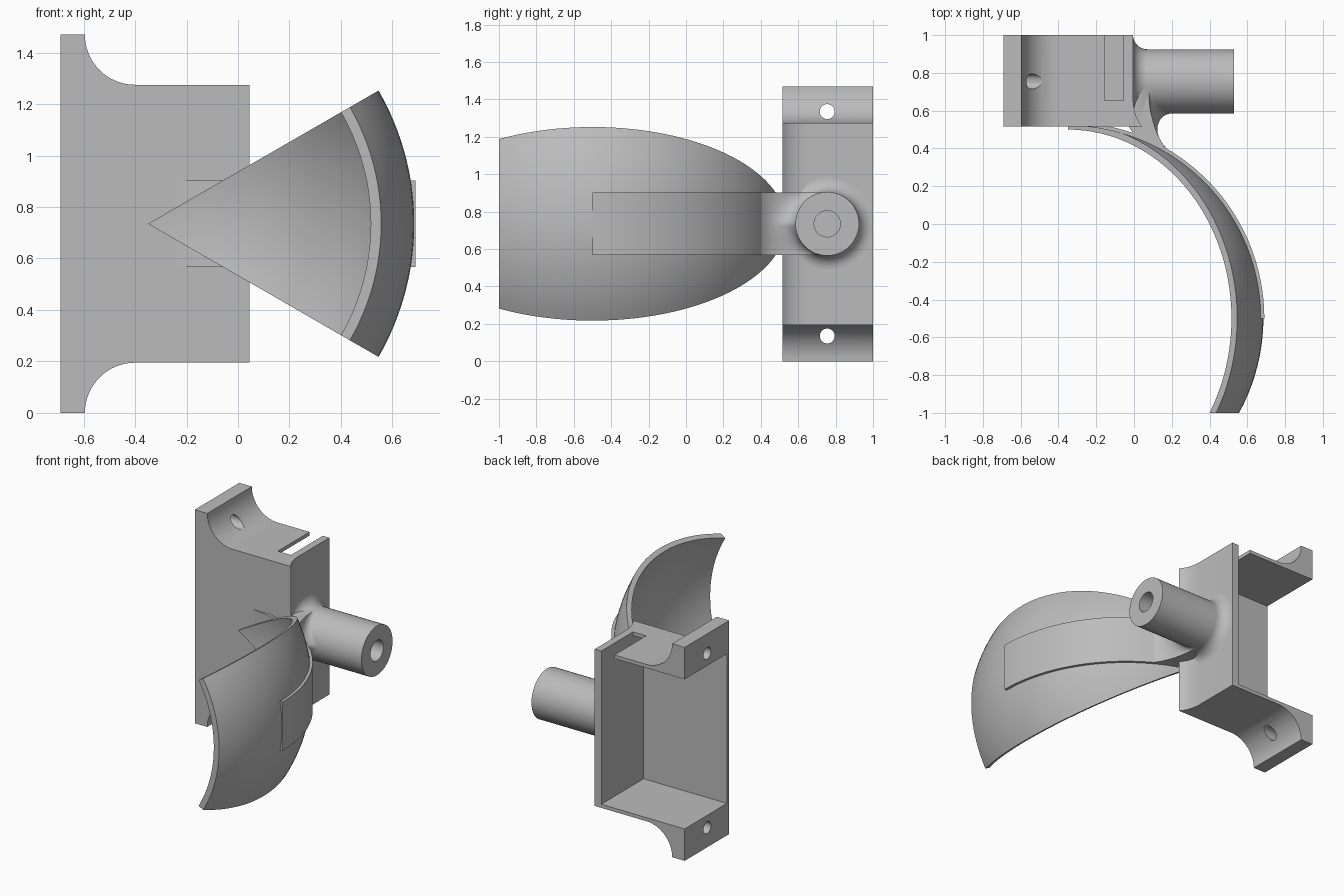
import bpy, bmesh, math

if "Cube" in bpy.data.objects:
    bpy.data.objects.remove(bpy.data.objects["Cube"])

grey = bpy.data.materials.new("plain grey")
grey.diffuse_color = (0.5, 0.5, 0.5, 1)
grey.use_nodes = True
grey.node_tree.nodes["Principled BSDF"].inputs["Base Color"].default_value = grey.diffuse_color
ZC = 0.735             # mid height of everything
CX, CY = -0.35, -0.5   # centre of the scoop sphere


def finish(name, bm):
    bmesh.ops.remove_doubles(bm, verts=bm.verts, dist=1e-5)
    bmesh.ops.recalc_face_normals(bm, faces=bm.faces)
    me = bpy.data.meshes.new(name)
    bm.to_mesh(me)
    bm.free()
    ob = bpy.data.objects.new(name, me)
    bpy.context.collection.objects.link(ob)
    me.materials.append(grey)
    return ob


def loft(name, rings, closed=False):
    """Join equal rings of points; cap the ends unless the rings form a loop."""
    bm = bmesh.new()
    vs = [[bm.verts.new(p) for p in r] for r in rings]
    n, m = len(vs[0]), len(vs)
    for i in range(m if closed else m - 1):
        a, b = vs[i], vs[(i + 1) % m]
        for j in range(n):
            k = (j + 1) % n
            bm.faces.new((a[j], a[k], b[k], b[j]))
    if not closed:
        bm.faces.new(vs[0])
        bm.faces.new(vs[-1])
    return finish(name, bm)


def smooth(ob, angle=30):
    bpy.ops.object.select_all(action='DESELECT')
    ob.select_set(True)
    bpy.context.view_layer.objects.active = ob
    bpy.ops.object.shade_smooth_by_angle(angle=math.radians(angle))


def cut(ob, cutter):
    mod = ob.modifiers.new("cut", 'BOOLEAN')
    mod.operation, mod.solver, mod.object = 'DIFFERENCE', 'EXACT', cutter
    bpy.context.view_layer.objects.active = ob
    bpy.ops.object.modifier_apply(modifier=mod.name)
    bpy.data.objects.remove(cutter)


def arc(cx, cy, r, a0, a1, n):
    return [(cx + r * math.cos(math.radians(a0 + (a1 - a0) * i / n)),
             cy + r * math.sin(math.radians(a0 + (a1 - a0) * i / n))) for i in range(n + 1)]


def disc(x, y, z, r, n=32):
    return [(x, y + r * math.cos(2 * math.pi * i / n), z + r * math.sin(2 * math.pi * i / n))
            for i in range(n)]


# Flared outline of the bracket, as (x, height above middle)
flare = [(-0.69, 0.735), (-0.595, 0.735)] + arc(-0.4, 0.735, 0.195, 180, 270, 16) + [(-0.02, 0.54)]

# Top and bottom walls with mounting feet, each with a screw hole
for s, name in ((1, "top_wall"), (-1, "bottom_wall")):
    prof = flare + [(-0.02, 0.515), (-0.69, 0.515)]
    wall = loft(name, [[(x, y, ZC + s * h) for x, h in prof] for y in (0.515, 1.0)])
    cut(wall, loft("screw_cutter", [disc(x, 0.755, ZC + s * 0.6, 0.04) for x in (-0.8, -0.3)]))
    if s > 0:  # slot open to the back
        box = [(-0.155, 0.655), (-0.055, 0.655), (-0.055, 1.1), (-0.155, 1.1)]
        cut(wall, loft("slot_cutter", [[(x, y, z) for x, y in box] for z in (1.2, 1.35)]))
    smooth(wall)

# Thin front plate
outline = flare + [(x, -h) for x, h in reversed(flare)]
smooth(loft("front_plate", [[(x, y, ZC + h) for x, h in outline] for y in (0.515, 0.54)]))

# Right wall, flaring out towards the front
curve = []
for i in range(11):
    t = i / 10
    curve.append((-0.005 + 0.05 * t * t, 0.67 * (1 - t) ** 2 + 2 * 0.57 * t * (1 - t) + 0.515 * t * t))
prof = [(-0.055, 0.515), (-0.055, 1.0), (-0.005, 1.0)] + curve
smooth(loft("right_wall", [[(x, y, z) for x, y in prof] for z in (0.195, 1.275)]))

# Hollow spigot with a filleted base
prof = [(-0.02, 0.24)] + [(x, r) for x, r in arc(0.07, 0.245, 0.075, 180, 270, 10)]
prof += [(0.53, 0.17), (0.53, 0.07), (0.05, 0.07)]
smooth(loft("spigot", [disc(x, 0.755, ZC, r, 48) for x, r in prof]))

# Scoop: 60 degree wedge of a spherical shell
a_out = math.degrees(math.acos(-0.5 / 1.035))
a_in = math.degrees(math.acos(-0.5 / 1.0))
prof = arc(0, 0, 1.035, 90 - 0.05, 90 - a_out, 40) + arc(0, 0, 1.0, 90 - a_in, 90 - 0.05, 40)
rings = []
for i in range(25):
    a = math.radians(-30 + 60 * i / 24)
    rings.append([(CX + r * math.cos(a), CY + y, ZC + r * math.sin(a)) for r, y in prof])
smooth(loft("scoop", rings))

# Reinforcing strip along the back of the scoop
prof = arc(CX, CY, 1.04, 0, 84, 40) + arc(CX, CY, 1.02, 84, 0, 40)
smooth(loft("strip", [[(x, y, ZC + h) for x, y in prof] for h in (-0.168, 0.168)]))

# Blended web between spigot and strip
rings = []
for i in range(25):
    h = -0.168 + 0.336 * i / 24
    s = abs(h) / 0.168
    yc = 0.755 - math.sqrt(0.17 ** 2 - h * h) + 0.002
    P = [(0.21 - 0.12 * s, yc), (0.12 - 0.06 * s, yc), (0.09, 0.48), (0.17, 0.405)]
    ring = []
    for j in range(17):
        t = j / 16
        w = ((1 - t) ** 3, 3 * t * (1 - t) ** 2, 3 * t * t * (1 - t), t ** 3)
        ring.append((sum(k * p[0] for k, p in zip(w, P)), sum(k * p[1] for k, p in zip(w, P)), ZC + h))
    ring += [(x, y, ZC + h) for x, y in ((0.09, 0.432), (0.0, 0.472), (-0.03, 0.52), (-0.03, yc))]
    rings.append(ring)
smooth(loft("spigot_web", rings), 40)
